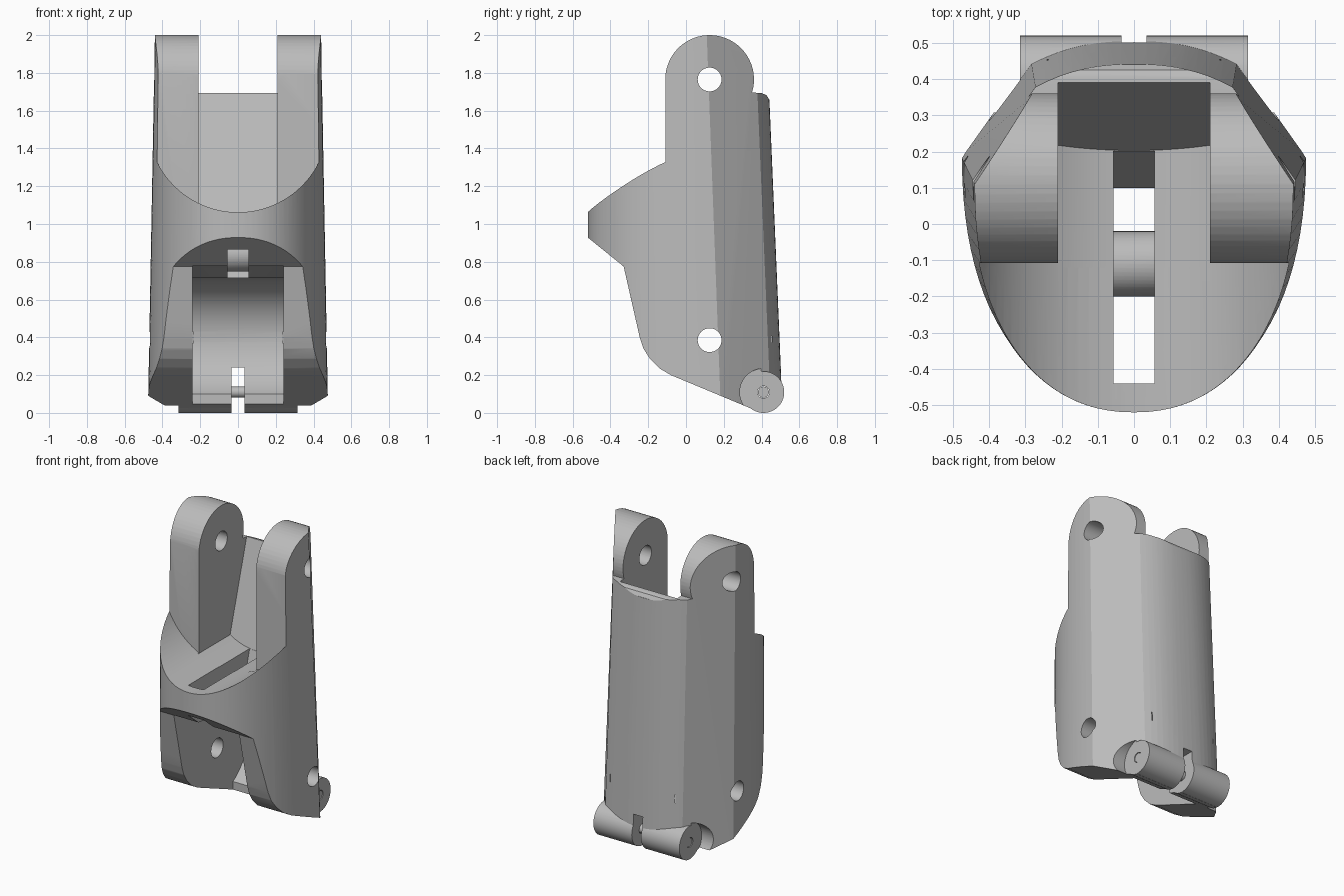
import bpy, bmesh
from math import sin, cos, pi, radians, copysign

cube = bpy.data.objects.get("Cube")
if cube:
    bpy.data.objects.remove(cube, do_unlink=True)

grey = bpy.data.materials.new("mid_grey")
grey.use_nodes = True
GREY = (0.5, 0.5, 0.5, 1)
grey.diffuse_color = GREY
grey.node_tree.nodes["Principled BSDF"].inputs["Base Color"].default_value = GREY


def loft(name, rings):
    """Closed, triangulated solid through rings of equal length."""
    bm = bmesh.new()
    loops = [[bm.verts.new(p) for p in ring] for ring in rings]
    n = len(loops[0])
    for a, b in zip(loops, loops[1:]):
        for i in range(n):
            j = (i + 1) % n
            bm.faces.new((a[i], a[j], b[j], b[i]))
    bm.faces.new(loops[0])
    bm.faces.new(loops[-1])
    bmesh.ops.triangulate(bm, faces=bm.faces)
    bmesh.ops.recalc_face_normals(bm, faces=bm.faces)
    if bm.calc_volume(signed=True) < 0:
        bmesh.ops.reverse_faces(bm, faces=bm.faces)
    mesh = bpy.data.meshes.new(name)
    bm.to_mesh(mesh)
    bm.free()
    mesh.materials.append(grey)
    obj = bpy.data.objects.new(name, mesh)
    bpy.context.collection.objects.link(obj)
    return obj


def prism_x(name, pts, x0, x1):
    return loft(name, [[(x, y, z) for y, z in pts] for x in (x0, x1)])


def prism_y(name, pts, y0, y1):
    return loft(name, [[(x, y, z) for x, z in pts] for y in (y0, y1)])


def arc(cu, cv, r, a0, a1, n=32):
    angles = [radians(a0 + (a1 - a0) * i / n) for i in range(n + 1)]
    return [(cu + r * cos(a), cv + r * sin(a)) for a in angles]


def rod(name, y, z, r, x0, x1):
    return prism_x(name, arc(y, z, r, 0, 360, 48)[:-1], x0, x1)


def volume(mesh):
    bm = bmesh.new()
    bm.from_mesh(mesh)
    v = bm.calc_volume()
    bm.free()
    return v


def combine(target, tool, operation):
    """Boolean that keeps the first solver giving a sound volume."""
    before = volume(target.data)
    mod = target.modifiers.new(operation, 'BOOLEAN')
    mod.operation = operation
    mod.object = tool
    for solver in ('MANIFOLD', 'EXACT', 'FLOAT'):
        mod.solver = solver
        bpy.context.view_layer.update()
        graph = bpy.context.evaluated_depsgraph_get()
        mesh = bpy.data.meshes.new_from_object(target.evaluated_get(graph))
        if 0.1 * before < volume(mesh) < 1.3 * before:
            break
    target.modifiers.remove(mod)
    bm = bmesh.new()
    bm.from_mesh(mesh)
    bmesh.ops.triangulate(bm, faces=bm.faces)
    bm.to_mesh(mesh)
    bm.free()
    target.data = mesh
    bpy.data.objects.remove(tool, do_unlink=True)


def section(z):
    """Plan outline: superellipse front, flat flanks, gently arched back."""
    t = z / 2
    w, yc, shift = 0.477 - 0.037 * t, 0.185 - 0.075 * t, -0.085 * t
    depth = yc + 0.52
    ring = []
    for i in range(49):
        a = pi * i / 48
        c, s = cos(a), sin(a)
        x = copysign(abs(c) ** (2 / 2.2), c) * w
        ring.append((x, yc - depth * abs(s) ** (2 / 2.2), z))
    for i in range(17):
        u = -1 + i / 8
        ring.append((u * (0.285 - 0.015 * t), 0.512 - 0.062 * abs(u) ** 2.4 + shift, z))
    return ring


# Shared pivots (y, z)
TOP, LOW, HINGE = (0.125, 1.765), (0.125, 0.385), (0.41, 0.11)

# Outer shell trimmed by the side silhouette
body = loft("finger_segment", [section(z) for z in (-0.1, 2.1)])
side = [(-0.6, 0.993), (-0.6, 1.45), (-0.11, 1.45)]
side += arc(*TOP, 0.235, 180, -17)
side += [(0.40, 1.693), (0.425, 1.683), (0.44, 1.66), (0.6, 1.6), (0.6, 0.2),
         (0.5, 0.13), (0.4, 0.0)]
side += [(-0.08, 0.2), (-0.14, 0.235), (-0.19, 0.285), (-0.225, 0.34),
         (-0.245, 0.4), (-0.33, 0.775)]
combine(body, prism_x("silhouette", side, -0.7, 0.7), 'INTERSECT')

# Curved scoop in front of the arms
scoop = arc(0, 1.54, 0.478, 180, 360, 48) + [(0.49, 2.5), (-0.49, 2.5)]
combine(body, prism_y("scoop", scoop, -0.8, -0.108), 'DIFFERENCE')

# Channel between the arms, with curved floor and sloped back wall
floor = arc(0, 1.538, 0.478, 270 - 26.06, 270 + 26.06, 24) + [(0.21, 2.5), (-0.21, 2.5)]
channel = prism_y("channel", floor, -0.12, 0.9)


def wall_y(z):
    return 0.2 + 0.297 * (z - 1.05)


wedge = [(-0.5, 0.5), (wall_y(0.5), 0.5), (wall_y(2.6), 2.6), (-0.5, 2.6)]
combine(channel, prism_x("wedge", wedge, -0.5, 0.5), 'INTERSECT')
combine(body, channel, 'DIFFERENCE')

# Hinge barrel, with clearance cut into the cheeks beside it
for s in (-1, 1):
    combine(body, rod("clearance", *HINGE, 0.125, s * 0.314, s * 0.7), 'DIFFERENCE')
combine(body, rod("barrel", *HINGE, 0.11, -0.315, 0.315), 'UNION')

# Lower knuckle cavity, open to the front and below
cavity = [(-0.7, 0.78), (-0.33, 0.778)] + arc(*LOW, 0.33, 95, -60)
cavity += [(0.29, -0.2), (-0.7, -0.2)]
combine(body, prism_x("cavity", cavity, -0.24, 0.24), 'DIFFERENCE')

# Cord slot through the floor, bridged by a round bar
slot = [(-0.44, 0.6), (wall_y(0.6), 0.6), (wall_y(1.12) - 0.002, 1.12), (-0.44, 1.12)]
combine(body, prism_x("slot", slot, -0.056, 0.056), 'DIFFERENCE')
combine(body, rod("cord_bar", -0.11, 0.838, 0.09, -0.08, 0.08), 'UNION')

# Pivot holes, hinge slit and pin hole
combine(body, rod("top_hole", *TOP, 0.063, -0.7, 0.7), 'DIFFERENCE')
combine(body, rod("low_hole", *LOW, 0.063, -0.7, 0.7), 'DIFFERENCE')
slit = [(0.2, -0.1), (0.7, -0.1), (0.7, 0.24), (0.2, 0.24)]
combine(body, prism_x("slit", slit, -0.034, 0.034), 'DIFFERENCE')
combine(body, rod("pin_hole", *HINGE, 0.032, -0.4, 0.4), 'DIFFERENCE')

# Hinge pin
pin = rod("hinge_pin", *HINGE, 0.029, -0.312, 0.312)

for obj in (body, pin):
    bpy.ops.object.select_all(action='DESELECT')
    obj.select_set(True)
    bpy.context.view_layer.objects.active = obj
    bpy.ops.object.shade_smooth_by_angle(angle=radians(25))
